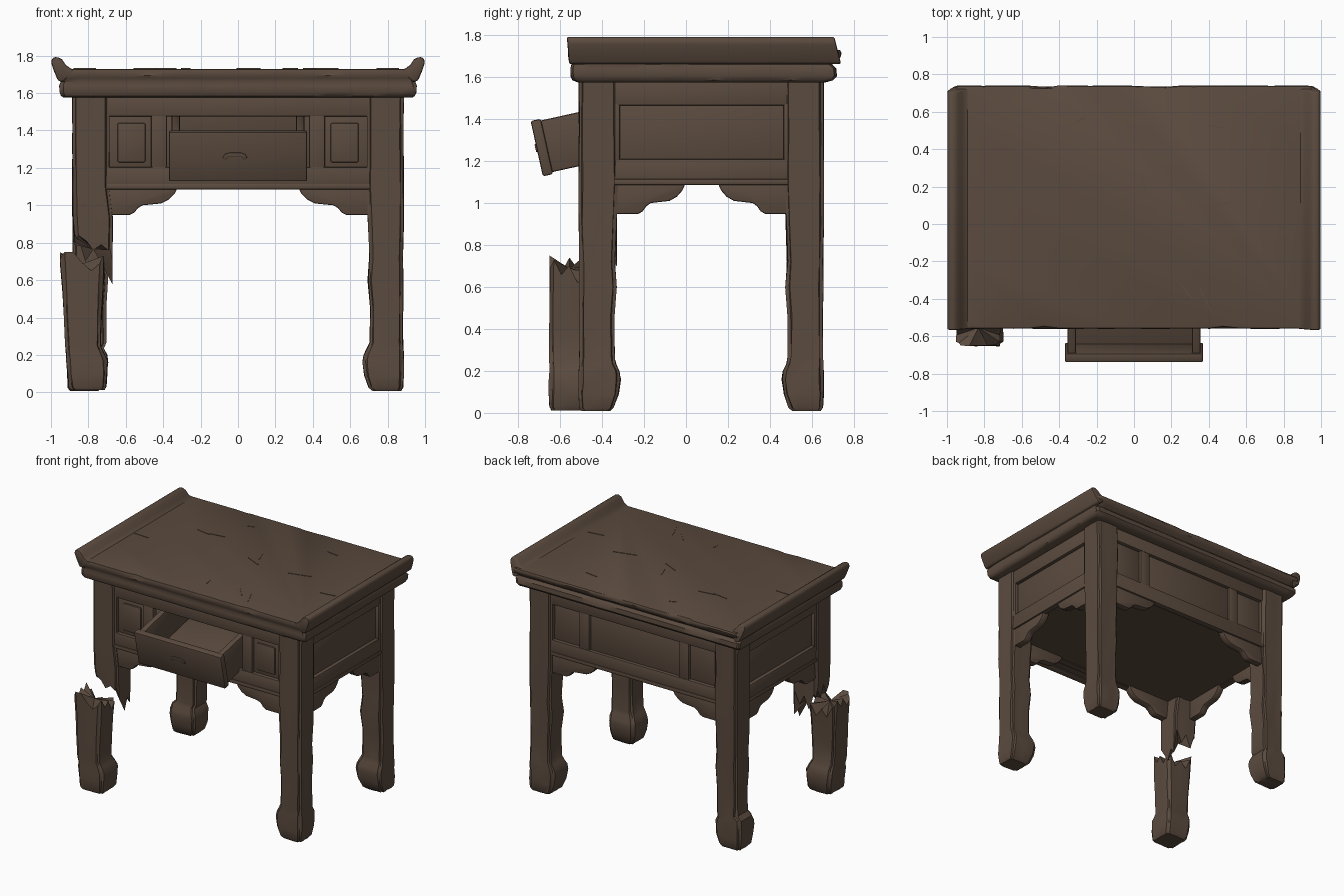
import bpy, bmesh, math, random
from mathutils import Matrix, Vector

if "Cube" in bpy.data.objects:
    bpy.data.objects.remove(bpy.data.objects["Cube"])

random.seed(4)
wood = bpy.data.materials.new("dark_brown_wood")
wood.diffuse_color = (0.105, 0.07, 0.049, 1)
wood.use_nodes = True
wood.node_tree.nodes["Principled BSDF"].inputs["Base Color"].default_value = wood.diffuse_color


def finish(name, bm, bevel=0.0, segs=2):
    bmesh.ops.recalc_face_normals(bm, faces=bm.faces)
    me = bpy.data.meshes.new(name)
    bm.to_mesh(me)
    bm.free()
    ob = bpy.data.objects.new(name, me)
    bpy.context.collection.objects.link(ob)
    me.materials.append(wood)
    if bevel:
        m = ob.modifiers.new("bevel", 'BEVEL')
        m.width, m.segments, m.limit_method = bevel, segs, 'ANGLE'
    return ob


def add_box(bm, x0, x1, y0, y1, z0, z1, rot=Matrix()):
    c = Vector((x0 + x1, y0 + y1, z0 + z1)) / 2
    bmesh.ops.create_cube(bm, size=1, matrix=Matrix.Translation(c) @ rot
                          @ Matrix.Diagonal((x1 - x0, y1 - y0, z1 - z0, 1)))


def box(name, *dims, bevel=0.008):
    bm = bmesh.new()
    add_box(bm, *dims)
    return finish(name, bm, bevel)


def prism(name, pts, place, a, b, bevel=0.008):
    """Extrude a 2D outline from a to b; place(u, v, w) gives the 3D point."""
    bm = bmesh.new()
    lo, hi = ([bm.verts.new(place(u, v, w)) for u, v in pts] for w in (a, b))
    bm.faces.new(lo)
    bm.faces.new(hi)
    for i in range(len(pts)):
        j = (i + 1) % len(pts)
        bm.faces.new((lo[i], lo[j], hi[j], hi[i]))
    return finish(name, bm, bevel)


def loft(name, rings, jag=None, corner=0.014, wear=0.003, steps=(0, .1, .3, .5, .7, .9), chips=()):
    """Stack rounded rectangles (z, x0, x1, y0, y1); jag gives heights of a broken end."""
    bm = bmesh.new()
    loops = []
    for k, (z, x0, x1, y0, y1) in enumerate(rings):
        cs = [Vector(p) for p in ((x0, y0), (x1, y0), (x1, y1), (x0, y1))]
        mid = (cs[0] + cs[2]) / 2
        loop = []
        for s in range(4):
            for t in steps:
                p = cs[s].lerp(cs[(s + 1) % 4], t)
                if t == 0:
                    p += Vector((math.copysign(corner, mid.x - p.x), math.copysign(corner, mid.y - p.y)))
                h = jag[len(loop)] if jag and k == len(rings) - 1 else z
                loop.append(bm.verts.new((p.x + random.uniform(-wear, wear),
                                          p.y + random.uniform(-wear, wear), h)))
        loops.append(loop)
    for cx, cy, depth in chips:  # dents pushed into the upper edge
        for v in loops[-2] + loops[-3]:
            if abs(v.co.x - cx) < .05 and v.co.y * cy > 0:
                v.co.y -= math.copysign(depth, cy)
    n = len(loops[0])
    for a, b in zip(loops, loops[1:]):
        for i in range(n):
            bm.faces.new((a[i], a[(i + 1) % n], b[(i + 1) % n], b[i]))
    bm.faces.new(loops[0])
    if jag:  # splintered end closes on a centre point
        c = sum((v.co for v in loops[-1]), Vector()) / n
        cv = bm.verts.new(c)
        for i in range(n):
            bm.faces.new((loops[-1][i], loops[-1][(i + 1) % n], cv))
    else:
        bm.faces.new(loops[-1])
    return finish(name, bm)


# Table top: moulded slab with chipped edges
levels = [(1.575, .93, -.515, .665), (1.585, .945, -.54, .70), (1.605, .953, -.55, .718), (1.64, .955, -.55, .715),
          (1.66, .947, -.545, .695), (1.68, .955, -.553, .72), (1.695, .965, -.56, .735), (1.715, .965, -.56, .74),
          (1.727, .96, -.556, .735), (1.73, .95, -.545, .725)]
fine = [0, .01] + [i / 24 for i in range(1, 24)] + [.99]
loft("table_top", [(z, -x, x, a, b) for z, x, a, b in levels], corner=0.01, wear=0.0015, steps=fine,
     chips=[(-.48, .7, .015), (.46, -.5, .012), (-.5, -.5, .01), (.12, .7, .008)])

# Scratches on the top
bm = bmesh.new()
for x, y, length, deg in [(-.5, .295, .12, -10), (-.4, .305, .14, 8), (.06, .1, .13, -25), (.06, .19, .1, -70),
                          (.45, .1, .18, 15), (.44, .52, .1, -8), (.28, -.36, .12, -50), (.38, -.4, .14, -65),
                          (-.82, 0, .12, -3), (.8, -.05, .12, 8), (-.28, .56, .05, 20), (0, -.36, .05, -80)]:
    add_box(bm, x - length / 2, x + length / 2, y - .004, y + .004, 1.728, 1.733,
            Matrix.Rotation(math.radians(deg), 4, 'Z'))
finish("top_scratches", bm)

# Upturned ends of the top
lip = [(.87, 1.722), (.895, 1.732), (.92, 1.75), (.94, 1.78), (.965, 1.793), (.99, 1.79), (1.0, 1.765),
       (.985, 1.72), (.962, 1.665), (.935, 1.66)]
for side, s in (("left", -1), ("right", 1)):
    ob = prism(side + "_end_lip", lip, lambda u, v, w: (s * u, w, v), -.562, .725, 0.01)
    for v in ob.data.vertices:  # ends lean: back slopes in, front flares out towards the top
        v.co.y += (-.25 if v.co.y > 0 else -.08) * (v.co.z - 1.72)

# Sound legs with swollen feet: (height, outer inset, width)
shape = [(.008, .015, .165), (.025, .004, .185), (.09, 0, .208), (.16, 0, .218), (.2, 0, .212), (.235, .002, .195),
         (.265, .004, .18), (.45, .004, .178), (.6, .003, .19), (.72, .003, .182), (.9, 0, .188), (1.1, 0, .195),
         (1.35, 0, .195), (1.58, 0, .195)]


def leg_rings(sx, sy, ox, oy, foot_shift=0):
    rings = []
    for z, inset, w in shape:
        dx = foot_shift if z < .25 else 0
        xs = sorted((sx * (ox - inset) + dx, sx * (ox - w) + dx))
        ys = sorted((oy - sy * inset, oy - sy * (w - (.02 if z < .25 else .01))))
        rings.append((z, *xs, *ys))
    return rings


loft("front_right_leg", leg_rings(1, -1, .885, -.51))
loft("back_right_leg", leg_rings(1, 1, .885, .655))
loft("back_left_leg", leg_rings(-1, 1, .885, .655, -.028))

# Broken front left leg: hanging stump and fallen foot
hang = [.82, .84, .81, .76, .79, .76, .78, .70, .64, .58, .67, .62, .74, .82, .72, .8, .7, .83, .8, .86, .79, .88,
        .8, .85]
stump = leg_rings(-1, -1, .885, -.51)[11:]
loft("broken_leg_stump", stump[::-1] + [(.93, -.883, -.67, -.51, -.33), (.8, -.875, -.672, -.505, -.33)], hang)
rise = [.74, .75, .75, .69, .65, .69, .72, .73, .66, .70, .62, .67, .63, .68, .6, .66, .61, .7, .7, .75, .69, .74,
        .67, .71]
loft("broken_leg_foot", [(.012, -.89, -.715, -.64, -.47), (.03, -.903, -.705, -.65, -.455),
                         (.1, -.912, -.70, -.652, -.44), (.17, -.917, -.70, -.652, -.437),
                         (.21, -.92, -.715, -.65, -.45), (.25, -.923, -.735, -.65, -.47),
                         (.4, -.93, -.73, -.65, -.47), (.56, -.94, -.722, -.65, -.465),
                         (.7, -.95, -.715, -.65, -.46)], rise)

# Front and back frames: rails, posts and panels
for side, y, d in (("front", -.495, 1), ("back", .637, -1)):
    def slab(name, x0, x1, z0, z1, inset, thick, **k):
        ya, yb = sorted((y + d * inset, y + d * (inset + thick)))
        return box(side + "_" + name, x0, x1, ya, yb, z0, z1, **k)
    slab("top_rail", -.71, .71, 1.475, 1.59, 0, .05)
    slab("bottom_rail", -.71, .71, 1.09, 1.205, 0, .05)
    slab("rail_bead", -.71, .71, 1.085, 1.115, -.006, .05)
    for s in (-1, 1):
        xs = sorted((s * .38, s * .465))
        slab("post", *xs, 1.19, 1.49, .004, .05)
        xs = sorted((s * .45, s * .71))
        slab("end_panel", *xs, 1.19, 1.49, .028, .02)
        if d == 1:
            slab("raised_field", *sorted((s * .495, s * .645)), 1.23, 1.44, .016, .02)
    if d == -1:
        slab("middle_panel", -.4, .4, 1.19, 1.49, .025, .02)

# Side frames
for side, s in (("left", -1), ("right", 1)):
    def wall(name, y0, y1, z0, z1, outer, thick):
        box(side + "_" + name, *sorted((s * outer, s * (outer - thick))), y0, y1, z0, z1)
    wall("top_rail", -.35, .5, 1.465, 1.59, .872, .05)
    wall("bottom_rail", -.35, .5, 1.09, 1.21, .872, .05)
    wall("rail_bead", -.35, .5, 1.085, 1.115, .878, .05)
    wall("panel", -.35, .5, 1.19, 1.48, .845, .02)
    wall("front_edge", -.35, -.315, 1.19, 1.48, .872, .05)
    wall("back_edge", .465, .5, 1.19, 1.48, .872, .05)

# Floor of the cabinet
box("cabinet_floor", -.85, .85, -.47, .61, 1.095, 1.12, bevel=0)

# Stepped brackets under the rails: (distance from leg, height)
step = [(-.03, 1.1), (.37, 1.1), (.35, 1.06), (.32, 1.03), (.28, 1.01), (.18, 1.0), (.155, .985), (.135, .96),
        (.11, .948), (-.03, .948)]
for s in (-1, 1):
    for y0, y1 in ((-.488, -.43), (.575, .63)):
        prism("long_bracket", step, lambda u, v, w: (s * (.69 - u), w, v), y0, y1)
    for base, d in ((-.325, 1), (.475, -1)):
        prism("side_bracket", step, lambda u, v, w: (s * w, base + d * u * .88, v), .81, .866)

# Half open, sagging drawer in local space: y from the front, z from the bottom
tilt = Matrix.Translation((0, -.682, 1.127)) @ Matrix.Rotation(math.radians(12.5), 4, 'X')
parts = [("front", -.37, .37, 0, .05, 0, .27), ("left_side", -.355, -.31, .04, .6, .01, .262),
         ("right_side", .31, .355, .04, .6, .01, .262), ("bottom", -.34, .34, .03, .6, .01, .04),
         ("back", -.34, .34, .56, .6, .01, .26)]
for name, *dims in parts:
    box("drawer_" + name, *dims, bevel=0.01).matrix_world = tilt
pull = [(-.085, .125), (-.07, .15), (-.045, .158), (.015, .158), (.04, .15), (.05, .125), (.03, .118), (.015, .135),
        (-.05, .135), (-.065, .118)]
prism("drawer_pull", pull, lambda u, v, w: (u, w, v), -.006, .01, 0.003).matrix_world = tilt

# Bake modifiers and shade smoothly with crisp edges
bpy.ops.object.select_all(action='DESELECT')
for ob in bpy.context.scene.objects:
    ob.select_set(True)
    bpy.context.view_layer.objects.active = ob
bpy.ops.object.convert(target='MESH')
bpy.ops.object.shade_smooth_by_angle(angle=math.radians(38))
